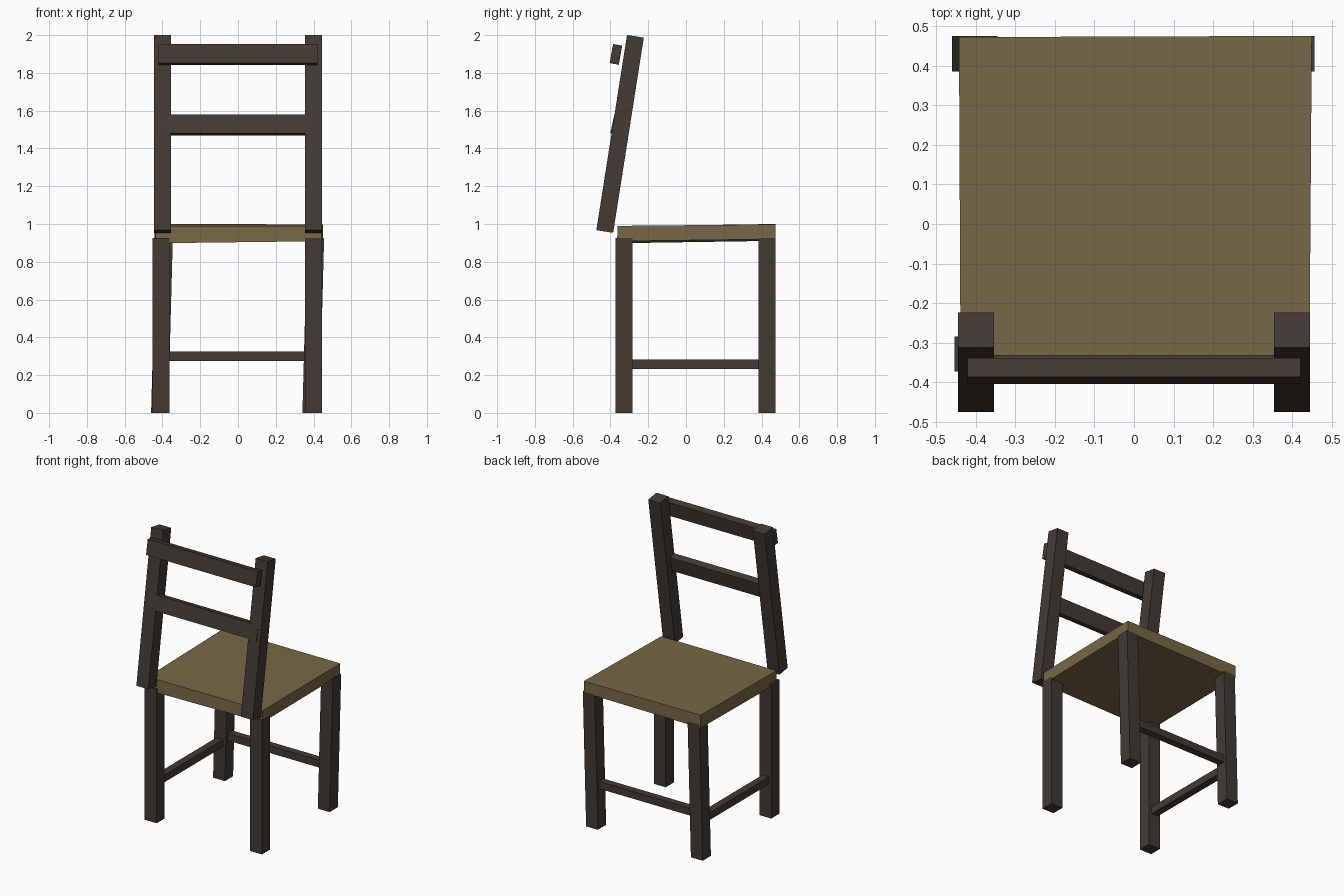
import bpy, bmesh
from mathutils import Vector

if "Cube" in bpy.data.objects:
    bpy.data.objects.remove(bpy.data.objects["Cube"])


def material(name, rgb):
    m = bpy.data.materials.new(name)
    m.diffuse_color = (*rgb, 1)
    m.use_nodes = True
    m.node_tree.nodes["Principled BSDF"].inputs["Base Color"].default_value = m.diffuse_color
    return m


dark = material("dark_brown_wood", (0.055, 0.042, 0.034))
tan = material("tan_wood", (0.185, 0.137, 0.063))


def hexahedron(name, lower, upper, mat):
    """Solid between two matching four-corner loops."""
    bm = bmesh.new()
    lo = [bm.verts.new(p) for p in lower]
    up = [bm.verts.new(p) for p in upper]
    bm.faces.new(lo[::-1])
    bm.faces.new(up)
    for i in range(4):
        j = (i + 1) % 4
        bm.faces.new((lo[i], lo[j], up[j], up[i]))
    bmesh.ops.recalc_face_normals(bm, faces=bm.faces)
    mesh = bpy.data.meshes.new(name)
    bm.to_mesh(mesh)
    bm.free()
    mesh.materials.append(mat)
    ob = bpy.data.objects.new(name, mesh)
    bpy.context.collection.objects.link(ob)
    return ob


def box(name, x, y, z, mat, lean=0.0):
    """Box given by ranges; its top shifts by lean in x."""
    loop = [(x[0], y[0]), (x[1], y[0]), (x[1], y[1]), (x[0], y[1])]
    return hexahedron(name, [(a, b, z[0]) for a, b in loop],
                      [(a + lean, b, z[1]) for a, b in loop], mat)


def tilted_bar(name, x, centre, depth, height, slope, mat):
    """Bar along x whose y-z section leans back by the given slope."""
    up = Vector((0, slope, 1)).normalized()
    out = Vector((0, up.z, -up.y))
    c = Vector((0, *centre))

    def loop(s):
        mid = c + up * height / 2 * s
        return [mid + out * depth / 2 * d + Vector((x[i], 0, 0))
                for i, d in ((0, -1), (1, -1), (1, 1), (0, 1))]
    return hexahedron(name, loop(-1), loop(1), mat)


# Legs: front pair upright, back pair leaning slightly sideways
box("front_left_leg", (-0.453, -0.362), (-0.372, -0.284), (0, 0.927), dark)
box("front_right_leg", (0.354, 0.444), (-0.372, -0.284), (0, 0.927), dark)
box("back_left_leg", (-0.46, -0.37), (0.385, 0.475), (0, 0.927), dark, 0.025)
box("back_right_leg", (0.341, 0.431), (0.385, 0.475), (0, 0.927), dark, 0.025)

# Stretchers on the back and left side only
box("back_stretcher", (-0.40, 0.40), (0.405, 0.455), (0.275, 0.325), dark)
box("left_stretcher", (-0.435, -0.385), (-0.33, 0.43), (0.232, 0.283), dark)

# Seat slab, slightly uneven
hexahedron("seat",
           [(-0.438, -0.365, 0.898), (0.443, -0.365, 0.909),
            (0.449, 0.475, 0.920), (-0.442, 0.472, 0.911)],
           [(-0.438, -0.362, 0.988), (0.443, -0.362, 0.990),
            (0.449, 0.475, 0.998), (-0.442, 0.472, 1.000)], tan)

# Leaning back posts
for side, x in (("left", (-0.445, -0.354)), ("right", (0.354, 0.445))):
    tilted_bar(side + "_back_post", x, (-0.349, 1.477), 0.09, 1.046, 0.157, dark)

# Back rails
tilted_bar("upper_back_rail", (-0.42, 0.42), (-0.371, 1.898), 0.049, 0.103, 0.18, dark)
tilted_bar("lower_back_rail", (-0.42, 0.42), (-0.366, 1.525), 0.049, 0.103, 0.22, dark)
